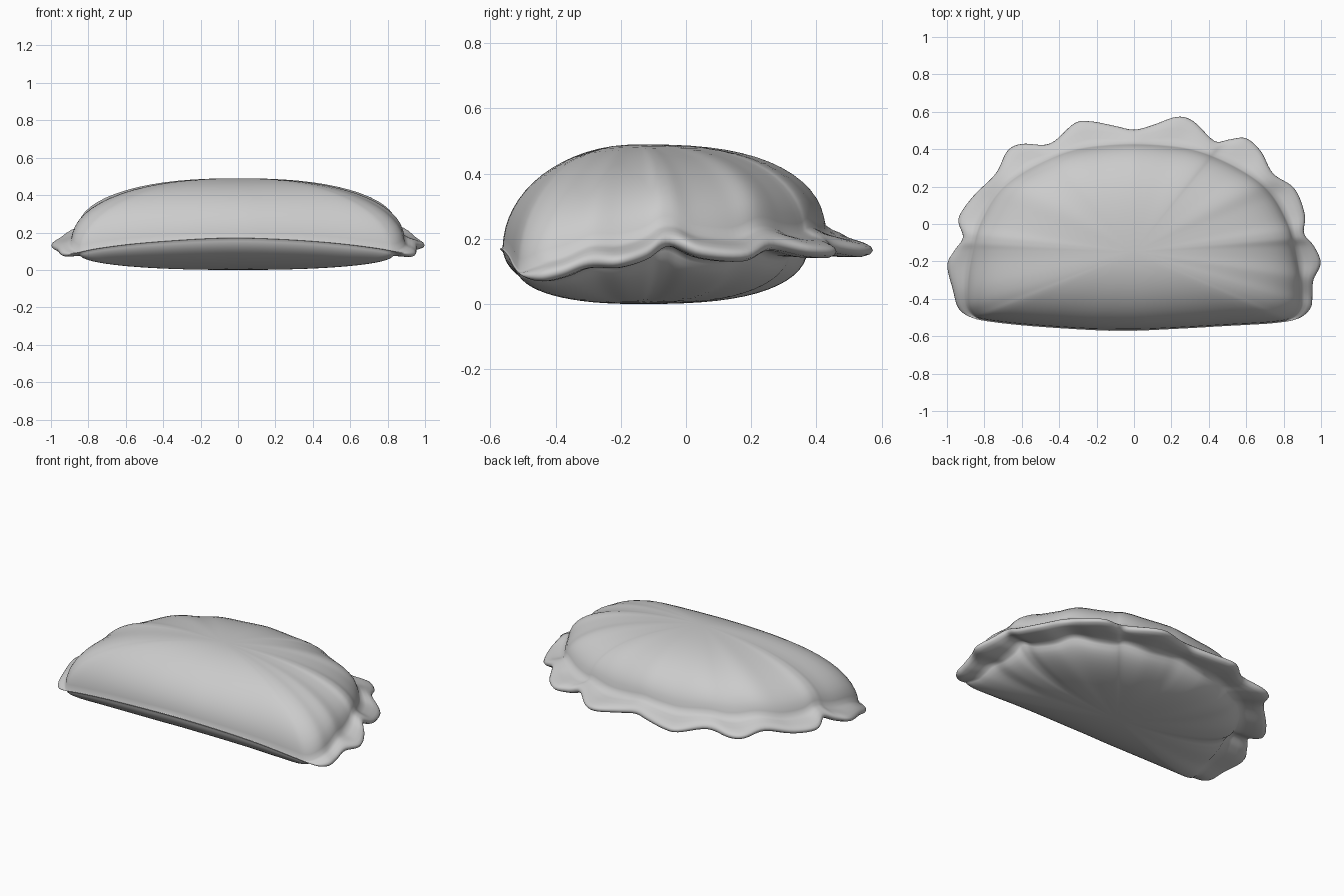
import bpy, bmesh, math
from mathutils import Vector

if "Cube" in bpy.data.objects:
    bpy.data.objects.remove(bpy.data.objects["Cube"])

CENTRE = Vector((0, -0.15, 0))
TOP = 0.49

# Crimped outer outline (x, y, height of edge), counter-clockwise from front middle
OUTLINE = [
    (-0.1, -.572, .17), (.2, -.562, .165), (.5, -.545, .145), (.75, -.53, .115), (.88, -.505, .09),
    (.945, -.45, .085), (.955, -.38, .1), (.96, -.3, .13), (1, -.21, .13), (.965, -.12, .155),
    (.91, -.05, .195), (.915, .05, .16), (.86, .19, .15), (.745, .27, .185),
    (.68, .39, .165), (.6, .46, .16), (.51, .453, .165), (.43, .445, .18), (.32, .55, .165),
    (.23, .575, .165), (.1, .53, .175), (0, .505, .185), (-.1, .525, .175), (-.23, .55, .165),
    (-.32, .54, .165), (-.45, .43, .18), (-.6, .43, .165), (-.68, .39, .165), (-.74, .27, .185),
    (-.86, .15, .155), (-.94, .03, .155), (-.915, -.07, .185), (-.96, -.14, .155),
    (-1, -.22, .13), (-.97, -.35, .11), (-.94, -.45, .085), (-.87, -.5, .09),
    (-.75, -.525, .115), (-.5, -.55, .145)]

# Right half of the filled body's outline, mirrored below
HALF = [(.25, -.56), (.6, -.54), (.8, -.52), (.88, -.455), (.89, -.34), (.87, -.18), (.815, .02),
        (.68, .215), (.4, .37), (.15, .42)]
BODY = [(x, y, 0) for x, y in HALF] + [(-x, y, 0) for x, y in reversed(HALF)]


def spline(pts, n):
    """Closed Catmull-Rom curve through the points."""
    p = [Vector(q) for q in pts]
    out = []
    for i in range(len(p)):
        a, b, c, d = (p[(i + k) % len(p)] for k in (-1, 0, 1, 2))
        for j in range(n):
            t = j / n
            out.append(b + .5 * t * (c - a + t * (2 * a - 5 * b + 4 * c - d + t * (3 * (b - c) + d - a))))
    return out


def polar(v):
    d = v - CENTRE
    return math.atan2(d.y, d.x), math.hypot(d.x, d.y)


body_polar = sorted(polar(v) for v in spline(BODY, 10))
body_polar = ([(a - math.tau, r) for a, r in body_polar[-2:]] + body_polar +
              [(a + math.tau, r) for a, r in body_polar[:2]])


def body_radius(ang):
    for (a0, r0), (a1, r1) in zip(body_polar, body_polar[1:]):
        if a0 <= ang <= a1:
            return r0 + (r1 - r0) * (ang - a0) / max(a1 - a0, 1e-9)
    return body_polar[0][1]


def section(v, n=16):
    """One radial slice: dome, crimped rim, underside (without the poles)."""
    ang, rr = polar(v)
    rb = min(body_radius(ang), rr * .985)
    w = min(1, max(0, (rr - rb - .01) / .07))
    w = w * w * (3 - 2 * w)
    s = math.sin(ang)
    p = 2.35 + (.4 * s if s > 0 else .35 * s)
    z0 = v.z
    pts = []
    zt = z0 + .055 * w
    for i in range(1, n + 1):
        t = math.sin(math.pi / 2 * i / n)
        pts.append((rb * t, zt + (TOP - zt) * math.sqrt(max(0, 1 - t ** p))))
    for k, h in ((.3, .042), (.6, .034), (.85, .022), (.96, .012)):
        pts.append((rb + (rr - rb) * k, z0 + h * w))
    pts.append((rr, z0))
    ru = rb * (1 - .09 * w)
    for k, h in ((.96, .012), (.85, .02), (.6, .02), (.3, .015)):
        pts.append((ru + (rr - ru) * k, z0 - h * w))
    zb = z0 - .012 * w
    for i in range(n, 0, -1):
        t = math.sin(math.pi / 2 * i / n)
        pts.append((ru * t, zb * (1 - math.sqrt(max(0, 1 - t ** (p + .1))))))
    return [CENTRE + Vector((r * math.cos(ang), r * math.sin(ang), z)) for r, z in pts]


# Skin the slices into one closed filled pastry
bm = bmesh.new()
slices = [[bm.verts.new(q) for q in section(v)] for v in spline(OUTLINE, 6)]
top = bm.verts.new(CENTRE + Vector((0, 0, TOP)))
bottom = bm.verts.new(CENTRE)
for a, b in zip(slices, slices[1:] + slices[:1]):
    bm.faces.new((top, a[0], b[0]))
    bm.faces.new((bottom, b[-1], a[-1]))
    for i in range(len(a) - 1):
        bm.faces.new((a[i], a[i + 1], b[i + 1], b[i]))
bmesh.ops.recalc_face_normals(bm, faces=bm.faces[:])
for f in bm.faces:
    f.smooth = True
mesh = bpy.data.meshes.new("filled_pastry")
bm.to_mesh(mesh)
bm.free()
obj = bpy.data.objects.new("filled_pastry", mesh)
bpy.context.collection.objects.link(obj)

# Soften the crease where the rim meets the body
soft = obj.modifiers.new("soften", 'SMOOTH')
soft.factor = .5
soft.iterations = 2
